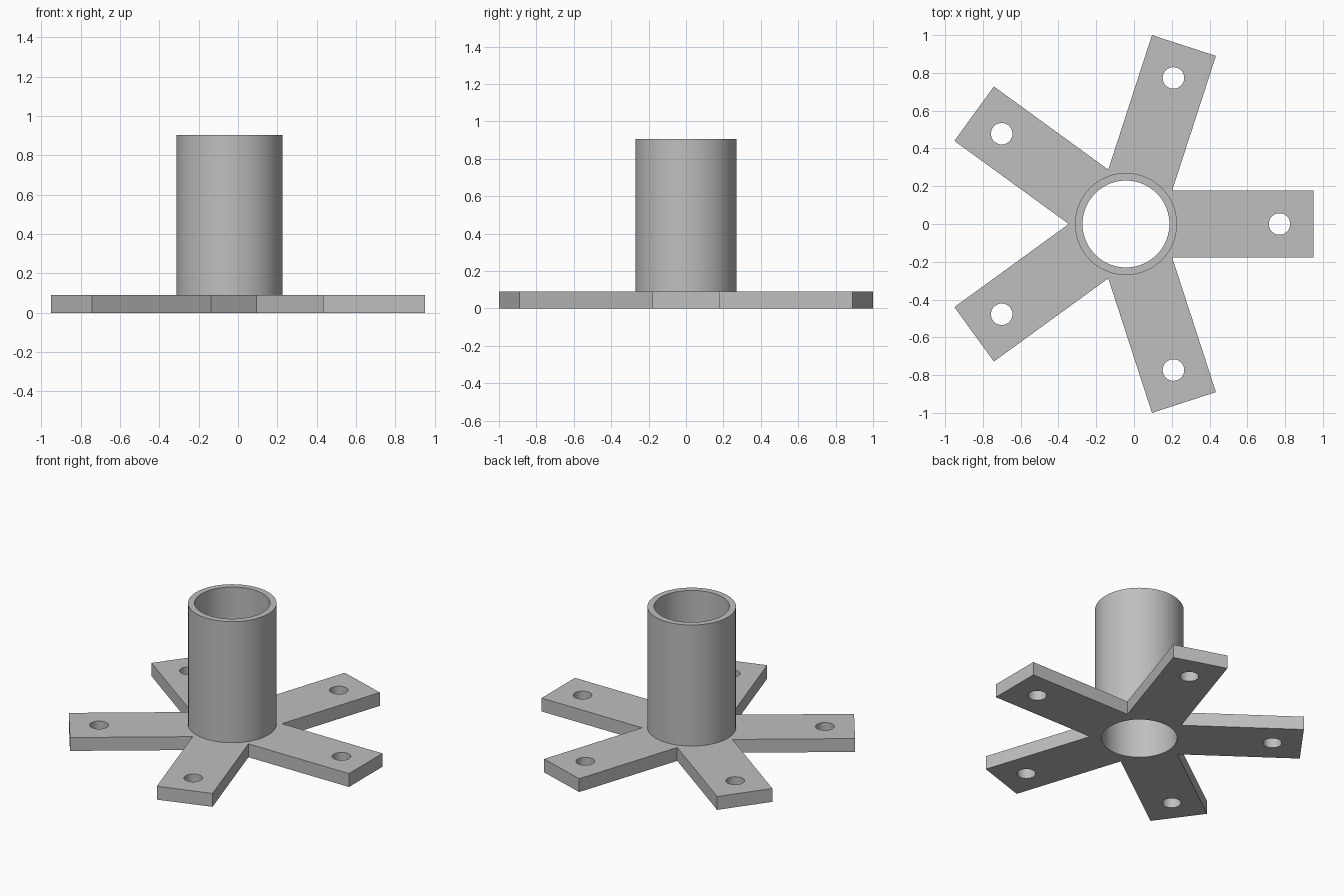
import bpy, bmesh
from math import sin, cos, pi, radians

cube = bpy.data.objects.get("Cube")
if cube:
    bpy.data.objects.remove(cube, do_unlink=True)

ARMS, REACH, HALF_W = 5, 0.9936, 0.178
CX = -0.0426                      # hub axis
PLATE_T, TOP = 0.09, 0.905
BORE_R, TUBE_R = 0.23, 0.27
HOLE_DIST, HOLE_R = 0.813, 0.057

grey = bpy.data.materials.new("plain grey")
grey.use_nodes = True
colour = (0.52, 0.52, 0.52, 1)
grey.diffuse_color = colour
grey.node_tree.nodes["Principled BSDF"].inputs["Base Color"].default_value = colour


def circle(r, n, x=0.0, y=0.0):
    return [(x + r * cos(2 * pi * i / n), y + r * sin(2 * pi * i / n)) for i in range(n)]


def extruded(name, loops, z0, z1):
    """Fill nested outlines, leaving the inner ones open, and extrude upward."""
    bm = bmesh.new()
    for loop in loops:
        vs = [bm.verts.new((x + CX, y, z0)) for x, y in loop]
        for a, b in zip(vs, vs[1:] + vs[:1]):
            bm.edges.new((a, b))
    bmesh.ops.triangle_fill(bm, edges=bm.edges[:], use_beauty=True, normal=(0, 0, 1))
    ext = bmesh.ops.extrude_face_region(bm, geom=bm.faces[:], use_keep_orig=True)
    moved = [g for g in ext["geom"] if isinstance(g, bmesh.types.BMVert)]
    bmesh.ops.translate(bm, verts=moved, vec=(0, 0, z1 - z0))
    bmesh.ops.recalc_face_normals(bm, faces=bm.faces[:])
    mesh = bpy.data.meshes.new(name)
    bm.to_mesh(mesh)
    bm.free()
    mesh.materials.append(grey)
    obj = bpy.data.objects.new(name, mesh)
    bpy.context.collection.objects.link(obj)
    bpy.ops.object.select_all(action='DESELECT')
    obj.select_set(True)
    bpy.context.view_layer.objects.active = obj
    bpy.ops.object.shade_smooth_by_angle(angle=radians(30))
    return obj


# Star base: two tip corners and one inner corner per arm, plus bolt holes
step = 2 * pi / ARMS
notch = HALF_W / sin(step / 2)
outline, holes = [], []
for i in range(ARMS):
    a = i * step
    for side in (-HALF_W, HALF_W):
        outline.append((REACH * cos(a) - side * sin(a), REACH * sin(a) + side * cos(a)))
    outline.append((notch * cos(a + step / 2), notch * sin(a + step / 2)))
    holes.append(circle(HOLE_R, 32, HOLE_DIST * cos(a), HOLE_DIST * sin(a)))
extruded("star_base", [outline, circle(BORE_R, 72)] + holes, 0, PLATE_T)

# Upright socket tube
extruded("socket_tube", [circle(TUBE_R, 72), circle(BORE_R, 72)], PLATE_T, TOP)
